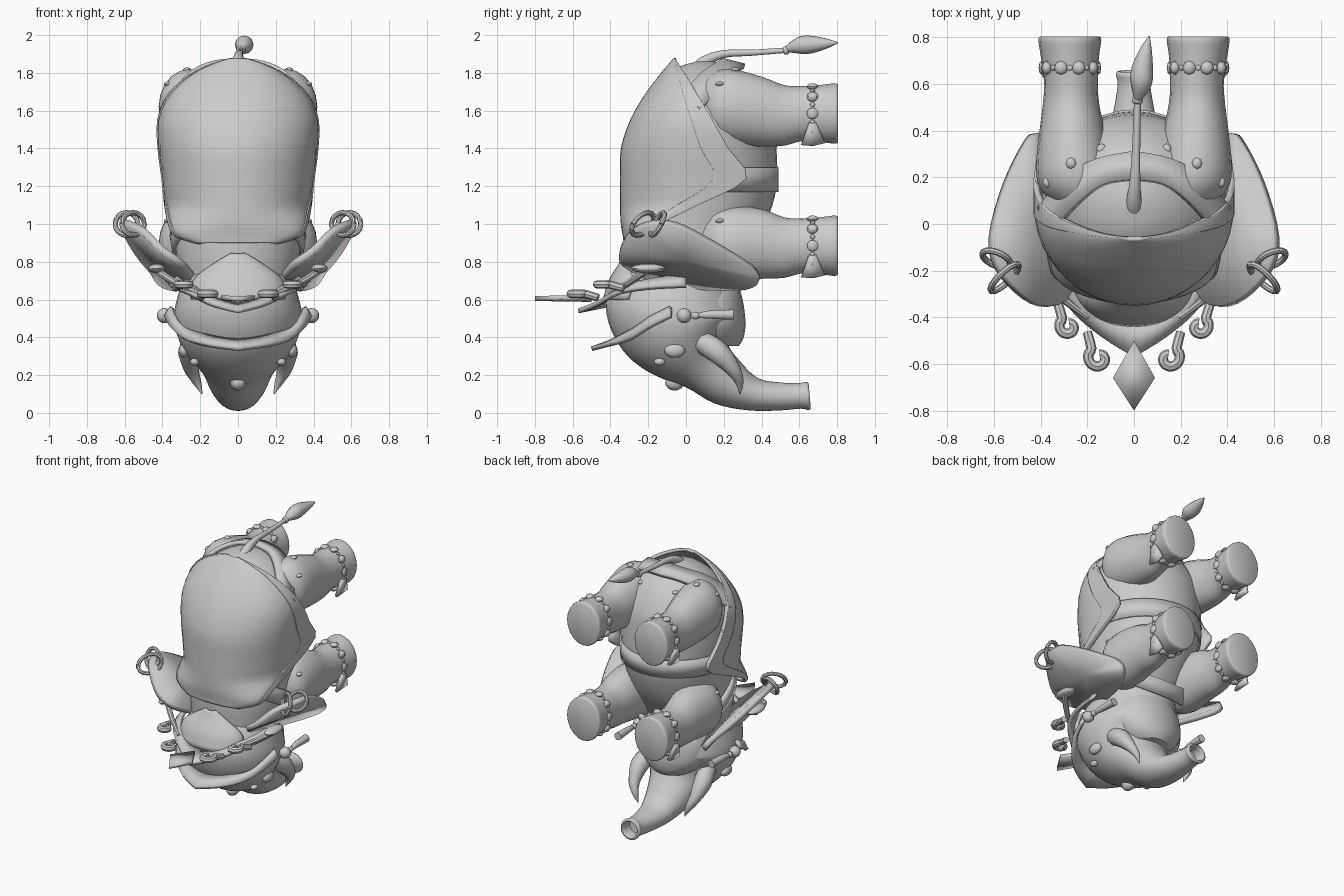
import bpy, bmesh, math
from mathutils import Vector

cube = bpy.data.objects.get("Cube")
if cube:
    bpy.data.objects.remove(cube, do_unlink=True)

grey = bpy.data.materials.new("stone_grey")
grey.use_nodes = True
grey.diffuse_color = (0.6, 0.6, 0.6, 1)
grey.node_tree.nodes["Principled BSDF"].inputs["Base Color"].default_value = (0.6, 0.6, 0.6, 1)


def finish(name, bm, thick=0, angle=40):
    bmesh.ops.recalc_face_normals(bm, faces=bm.faces)
    mesh = bpy.data.meshes.new(name)
    bm.to_mesh(mesh)
    bm.free()
    mesh.materials.append(grey)
    ob = bpy.data.objects.new(name, mesh)
    bpy.context.collection.objects.link(ob)
    if thick:
        mod = ob.modifiers.new("thickness", 'SOLIDIFY')
        mod.thickness, mod.offset = thick, 0
    bpy.ops.object.select_all(action='DESELECT')
    ob.select_set(True)
    bpy.context.view_layer.objects.active = ob
    bpy.ops.object.shade_smooth_by_angle(angle=math.radians(angle))
    return ob


def spline(rows, steps):
    """Catmull-Rom interpolation through rows of numbers."""
    out = []
    for i in range(len(rows) - 1):
        a, b, c, d = (rows[max(0, min(len(rows) - 1, i + k))] for k in (-1, 0, 1, 2))
        for s in range(steps):
            t = s / steps
            out.append([q + t / 2 * (r - p + t * (2*p - 5*q + 4*r - e + t * (3*(q - r) + e - p)))
                        for p, q, r, e in zip(a, b, c, d)])
    return out + [list(rows[-1])]


def bridge(bm, rings, closed):
    for a, b in zip(rings, rings[1:]):
        n = len(a)
        for i in range(n if closed else n - 1):
            j = (i + 1) % n
            bm.faces.new((a[i], a[j], b[j], b[i]))


def loft(name, rows, sides=28, steps=4, caps=True, thick=0):
    """Rows: x, y, z, half width, half depth, tilt of the depth axis in degrees."""
    bm, rings = bmesh.new(), []
    for x, y, z, rx, rd, tilt in spline(rows, steps):
        a = math.radians(tilt)
        ring = []
        for i in range(sides):
            t = 2 * math.pi * i / sides
            d = rd * math.sin(t)
            ring.append(bm.verts.new((x + rx * math.cos(t), y + d * math.cos(a), z + d * math.sin(a))))
        rings.append(ring)
    bridge(bm, rings, True)
    if caps:
        bm.faces.new(rings[0])
        bm.faces.new(rings[-1])
    return finish(name, bm, thick)


def drape(name, rows, start=0.0, grow=0.0, thick=0.02):
    """Cloth over the back. Rows: height, back y, edge y, half width."""
    bm = bmesh.new()
    spans = [(-1, 1)] if start == 0 else [(-1, -start), (start, 1)]
    for lo, hi in spans:
        rings = []
        for z, top, edge, w in spline(rows, 3):
            mid = min(0.05, edge)
            ring = []
            for i in range(25):
                s = lo + (hi - lo) * i / 24
                y = top + (edge - top) * s * s
                k = max(0.0, (mid - y) / max(0.001, mid - top))
                x = math.copysign((w + grow) * math.sqrt(max(0, 1 - k * k)), s)
                ring.append(bm.verts.new((x, y - grow * k, z)))
            rings.append(ring)
        bridge(bm, rings, False)
    return finish(name, bm, thick)


def ribbon(name, outer, inner, thick=0.025):
    """Mirrored flat band between two edge paths given for the left half."""
    bm, rings = bmesh.new(), []
    for path in (spline(outer, 4), spline(inner, 4)):
        full = [(-x, y, z) for x, y, z in path[:0:-1]] + path
        rings.append([bm.verts.new(p) for p in full])
    bridge(bm, rings, False)
    return finish(name, bm, thick)


def ball(name, pos, size, seg=12):
    bm = bmesh.new()
    bmesh.ops.create_uvsphere(bm, u_segments=seg, v_segments=max(6, seg // 2 + 2), radius=1)
    bmesh.ops.scale(bm, vec=size, verts=bm.verts)
    bmesh.ops.translate(bm, vec=pos, verts=bm.verts)
    return finish(name, bm)


def tube(name, pts, sides=10, steps=4):
    """Points: x, y, z, radius."""
    bm, rings = bmesh.new(), []
    path = spline(pts, steps)
    for i, p in enumerate(path):
        a, b = path[max(0, i - 1)], path[min(len(path) - 1, i + 1)]
        q = (Vector(b[:3]) - Vector(a[:3])).to_track_quat('Z', 'Y')
        rings.append([bm.verts.new(Vector(p[:3]) + q @ Vector((
            p[3] * math.cos(2 * math.pi * k / sides), p[3] * math.sin(2 * math.pi * k / sides), 0)))
            for k in range(sides)])
    bridge(bm, rings, True)
    bm.faces.new(rings[0])
    bm.faces.new(rings[-1])
    return finish(name, bm)


def plate(name, pts, thick):
    bm = bmesh.new()
    bm.faces.new([bm.verts.new(p) for p in pts])
    return finish(name, bm, thick)


# Body, head with trunk, and broad lower jaw
loft("body", [(0, -.04, .68, .29, .26, 0), (0, .01, .85, .33, .32, 0), (0, .055, 1, .34, .365, 0),
              (0, .085, 1.2, .365, .395, 0), (0, .085, 1.45, .395, .39, 0), (0, .1, 1.6, .38, .35, 0),
              (0, .11, 1.75, .265, .255, 0), (0, .11, 1.83, .14, .15, 0), (0, .1, 1.86, .04, .04, 0)], 36)
loft("head_and_trunk", [(0, 0, .78, .27, .28, 0), (0, -.06, .65, .31, .34, 0), (0, -.06, .52, .34, .36, 0),
                        (0, -.03, .42, .325, .32, 15), (0, .02, .34, .28, .25, 30), (0, .11, .25, .2, .16, 45),
                        (0, .22, .16, .155, .13, 58), (0, .36, .098, .115, .088, 75),
                        (0, .5, .087, .085, .074, 88), (0, .6, .09, .07, .068, 95), (0, .645, .09, .078, .075, 95),
                        (0, .65, .09, .058, .056, 95), (0, .58, .09, .05, .05, 95)], 32)
loft("jaw", [(0, .1, .7, .2, .17, 0), (0, .12, .6, .25, .18, 0), (0, .13, .48, .25, .185, 0),
             (0, .13, .4, .2, .175, 0), (0, .13, .355, .14, .15, 0)], 24)

# Saddle cloth, hem, head cloth and straps
cloth = [(.9, -.32, -.28, .2), (.94, -.325, -.21, .32), (1, -.335, -.14, .355), (1.1, -.34, .06, .375),
         (1.24, -.34, .32, .39), (1.4, -.335, .225, .41), (1.55, -.285, .14, .412), (1.68, -.21, .06, .36),
         (1.78, -.135, 0, .25), (1.84, -.085, -.04, .13), (1.87, -.06, -.055, .03)]
drape("saddle_cloth", cloth)
drape("saddle_cloth_hem", cloth, 0.86, 0.006)
drape("head_cloth", [(.6, -.43, -.3, .24), (.7, -.4, -.28, .23), (.78, -.35, -.3, .13), (.84, -.32, -.31, .03)])
loft("belly_strap", [(0, .085, 1.17, .375, .4, 0), (0, .085, 1.3, .386, .4, 0)], 36, 1, False, .012)
loft("collar", [(0, .05, .94, .35, .355, -30), (0, .0, .85, .335, .36, -30)], 36, 1, False, .025)
ribbon("rear_strap", [(0, .31, 1.835), (.15, .28, 1.82), (.28, .21, 1.75), (.405, .07, 1.6)],
       [(0, .19, 1.865), (.13, .17, 1.85), (.24, .09, 1.8), (.34, -.02, 1.69)], .03)

# Tail
tube("tail", [(0, .04, 1.8, .04), (0, .1, 1.86, .032), (.005, .2, 1.9, .022), (.01, .35, 1.907, .017),
              (.015, .53, 1.92, .015)])
ball("tail_bead", (.015, .53, 1.92), (.024, .02, .024))
tube("tail_tuft", [(.015, .53, 1.925, .015), (.03, .6, 1.945, .045), (.035, .66, 1.95, .047),
                   (.05, .74, 1.955, .028), (.065, .805, 1.96, .003)], 12)

# Headdress: two brims, leaf point and brow pendant
ribbon("upper_brim", [(0, -.57, .54), (.14, -.48, .575), (.27, -.36, .635), (.34, -.2, .66), (.36, 0, .67)],
       [(0, -.42, .57), (.13, -.4, .61), (.24, -.32, .67), (.3, -.18, .705), (.31, 0, .73)])
ribbon("lower_brim", [(0, -.5, .34), (.16, -.42, .36), (.28, -.3, .39), (.35, -.2, .45), (.385, -.08, .51)],
       [(0, -.36, .385), (.15, -.34, .405), (.27, -.27, .445), (.33, -.18, .51), (.35, -.08, .56)])
plate("leaf_point", [(0, -.5, .6), (.09, -.66, .61), (0, -.8, .605), (-.09, -.66, .61)], .025)
ball("brow_bead", (0, -.105, .2), (.025, .03, .025))
ball("brow_pendant", (0, -.06, .16), (.042, .05, .042))

for side, s in (("left", 1), ("right", -1)):
    # Ears with paired rings
    ear = [(.24, -.2, .72), (.3, -.33, .79), (.4, -.35, .86), (.5, -.29, .96), (.59, -.18, 1.005),
           (.61, -.05, .995), (.57, .12, .91), (.51, .27, .82), (.45, .37, .75), (.41, .38, .69),
           (.34, .27, .66), (.27, .05, .67)]
    bm = bmesh.new()
    rim = [bm.verts.new((s * x, y, z)) for x, y, z in spline(ear + ear[:1], 3)[:-1]]
    hub = bm.verts.new((s * .43, 0, .82))
    for i, v in enumerate(rim):
        bm.faces.new((v, rim[(i + 1) % len(rim)], hub))
    finish(side + "_ear", bm, .04, 50)
    for k, (x, y, lean) in enumerate(((.59, -.15, .02), (.555, -.23, -.05))):
        pts = [(s * (x + .06 * math.cos(t)), y + lean * math.cos(t) + .03 * math.sin(t), 1 + .06 * math.sin(t), .014)
               for t in (math.tau * i / 16 for i in range(17))]
        tube(f"{side}_ear_ring_{k + 1}", pts, 8, 1)

    # Face
    tube(side + "_tusk", [(s * .23, .08, .38, .06), (s * .255, .17, .32, .062), (s * .245, .25, .23, .04),
                          (s * .215, .283, .16, .022), (s * .19, .285, .1, .003)])
    ball(side + "_eye", (s * .285, -.06, .33), (.03, .055, .038), 16)
    ball(side + "_cheek_bead", (s * .23, -.14, .27), (.025, .03, .02))

    # Headdress scrolls, rosettes and tassels
    for k, (cx, cy, z, r) in enumerate(((.28, -.44, .68, .045), (.15, -.575, .63, .052))):
        pts = [(s * (cx + r * (1 - i / 18) * math.cos(.9 - i * .42)),
                cy + r * (1 - i / 18) * math.sin(.9 - i * .42), z, .022) for i in range(14)]
        tube(f"{side}_scroll_{k + 1}", [(s * (cx + .05), cy + .11, z - .02, .02)] + pts, 8, 2)
    ball(side + "_rosette", (s * .43, -.2, .765), (.045, .09, .025))
    tube(side + "_brim_rail", [(s * .2, -.4, .63, .014), (s * .33, -.3, .69, .018), (s * .44, -.2, .76, .02)], 8)
    ball(side + "_tassel_bead", (s * .39, -.01, .515), (.04, .04, .04))
    ball(side + "_tassel_knot", (s * .39, .05, .515), (.02, .025, .02))
    tube(side + "_tassel", [(s * .39, .06, .515, .012), (s * .385, .12, .52, .022), (s * .38, .25, .52, .028)])

    # Legs, anklets and flush shoulder beads
    for part, z, top in (("hind", 1.585, .035), ("front", .885, .01)):
        loft(f"{side}_{part}_leg", [(s * .2, .04, z + top, .08, .1, 90), (s * .245, .14, z + top, .15, .18, 90),
                                    (s * .258, .24, z + top, .162, .2, 90),
                                    (s * .265, .4, z + .01, .14, .185, 90), (s * .27, .52, z - .01, .12, .16, 90),
                                    (s * .27, .62, z, .115, .145, 90), (s * .275, .72, z, .125, .152, 90),
                                    (s * .275, .79, z, .135, .16, 90), (s * .275, .805, z, .125, .15, 90)], 20, 3)
        for i in range(20):
            t = math.tau * i / 20
            r = .013 if i % 2 else .03
            ball(f"{side}_{part}_anklet_bead_{i + 1}",
                 (s * .275 + .122 * math.cos(t), .67, z + .15 * math.sin(t)),
                 (r * (.4 + .6 * abs(math.sin(t))), r, r * (.4 + .6 * abs(math.cos(t)))), 8)
        plate(f"{side}_{part}_anklet_flap",
              [(s * .39, .65, z - .05), (s * .39, .69, z - .05), (s * .37, .735, z - .155),
               (s * .36, .67, z - .17), (s * .37, .61, z - .165)], .02)
        for k, (x, y, h) in enumerate(((.14, .32, .125), (.27, .26, .195), (.37, .18, .12))):
            ball(f"{side}_{part}_bead_{k + 1}", (s * x, y, z + h + top), (.022, .025, .014), 8)
